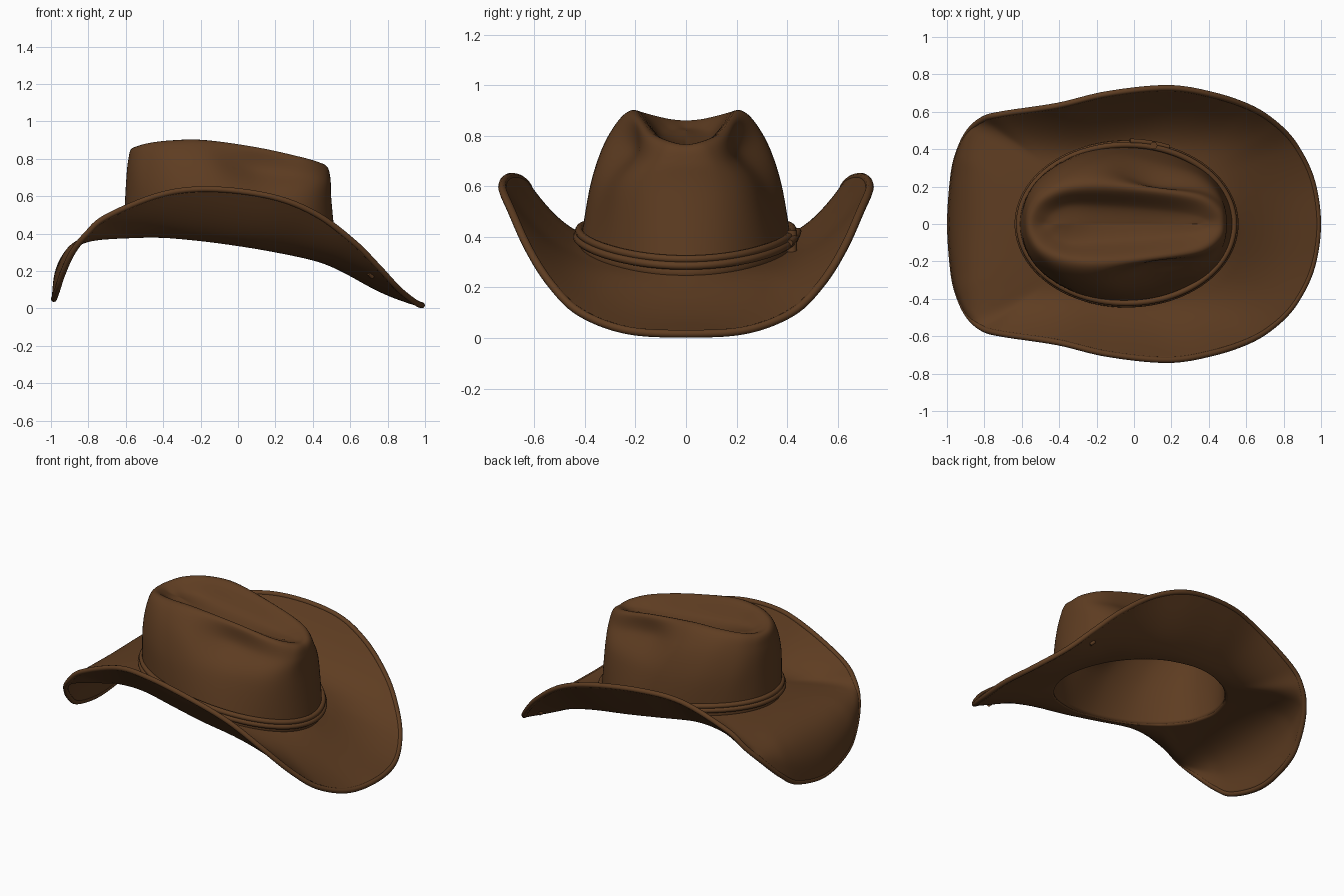
import bpy, bmesh, math
from mathutils import Vector

if "Cube" in bpy.data.objects:
    bpy.data.objects.remove(bpy.data.objects["Cube"])

brown = bpy.data.materials.new("brown_leather")
brown.diffuse_color = (0.112, 0.046, 0.0155, 1)
brown.use_nodes = True
brown.node_tree.nodes["Principled BSDF"].inputs["Base Color"].default_value = brown.diffuse_color


def base_z(x):
    # height of the head opening, lower at +x
    return 0.357 - 0.15 * x - 0.095 * x * x


def egg(a, grow=0.0, lift=0.0):
    # oval of the head opening
    x = -0.04 + (0.565 + grow) * math.cos(a)
    return Vector((x, (0.413 + grow) * math.sin(a), base_z(x) + lift))


def spline(a, b, c, d, t):
    return 0.5 * (2 * b + (c - a) * t + (2 * a - 5 * b + 4 * c - d) * t * t
                  + (3 * b - a - 3 * c + d) * t ** 3)


def closed(half, n):
    # mirror a half ring across y = 0 and smooth it
    full = half + [Vector((p.x, -p.y, p.z)) for p in reversed(half[1:-1])]
    m = len(full)
    return [spline(full[i - 1], full[i], full[(i + 1) % m], full[(i + 2) % m], k / n)
            for i in range(m) for k in range(n)]


def loft(name, halves, nu, nv, thickness):
    rings = [closed(h, nu) for h in halves]
    last = len(rings) - 1
    rows = []
    for j in range(last):
        for k in range(nv):
            r = [rings[max(j - 1, 0)], rings[j], rings[j + 1], rings[min(j + 2, last)]]
            rows.append([spline(a, b, c, d, k / nv) for a, b, c, d in zip(*r)])
    rows.append(rings[-1])
    bm = bmesh.new()
    grid = [[bm.verts.new(p) for p in row] for row in rows]
    m = len(grid[0])
    for r0, r1 in zip(grid, grid[1:]):
        for i in range(m):
            bm.faces.new((r0[i], r0[(i + 1) % m], r1[(i + 1) % m], r1[i]))
    bmesh.ops.remove_doubles(bm, verts=bm.verts, dist=0.0005)
    bmesh.ops.recalc_face_normals(bm, faces=bm.faces)
    for f in bm.faces:
        f.smooth = True
    me = bpy.data.meshes.new(name)
    bm.to_mesh(me)
    bm.free()
    me.materials.append(brown)
    ob = bpy.data.objects.new(name, me)
    bpy.context.collection.objects.link(ob)
    s = ob.modifiers.new("thickness", 'SOLIDIFY')
    s.thickness, s.offset = thickness, 0
    return ob


def tube(name, pts, radius, cyclic=True):
    cu = bpy.data.curves.new(name, 'CURVE')
    cu.dimensions = '3D'
    cu.bevel_depth, cu.bevel_resolution = radius, 3
    cu.use_fill_caps = True
    sp = cu.splines.new('POLY')
    sp.points.add(len(pts) - 1)
    for q, p in zip(sp.points, pts):
        q.co = (*p, 1)
    sp.use_cyclic_u = cyclic
    sp.use_smooth = True
    cu.materials.append(brown)
    ob = bpy.data.objects.new(name, cu)
    bpy.context.collection.objects.link(ob)
    return ob


# Brim: half outline as x, y, z, how late it bends, how far it curls over
edge = [(.984, 0, .017, 1.0, 1), (.95, .235, .031, 1.1, 1), (.86, .42, .102, 1.3, 1),
        (.755, .535, .215, 1.5, 1), (.62, .622, .352, 1.6, 1), (.42, .69, .502, 1.6, 1),
        (.18, .727, .597, 1.6, 1), (-.14, .695, .637, 1.5, 1), (-.41, .632, .608, 1.5, 1),
        (-.70, .588, .49, 1.8, 1), (-.81, .558, .395, 2.5, 1.3), (-.885, .49, .30, 3.0, 1.7),
        (-.938, .38, .185, 3.0, 1.9), (-.967, .25, .097, 2.8, 1.9), (-.984, 0, .050, 2.5, 1.9)]
brim_rings = []
for t in (0, .14, .28, .42, .56, .7, .84, 1):
    ring = []
    for x, y, z, p, q in edge:
        b = egg(math.atan2(y / 0.74, x), -0.005)
        h = 1 - (1 - t) ** q
        sag = 0.008 + 0.018 * max(0, min(1, 2 * x))
        ring.append(Vector((b.x + (x - b.x) * h, b.y + (y - b.y) * h,
                            b.z - 0.012 + (z - b.z + 0.012) * t ** p
                            - sag * math.sin(math.pi * t))))
    brim_rings.append(ring)
loft("brim", brim_rings, 8, 4, 0.024)
tube("brim_edge", closed(brim_rings[-1], 8), 0.016)

# Crown: half rings from the wall up over the ridge into the crease
wall = [(.492, 0, .57), (.46, .15, .57), (.35, .255, .58), (.13, .315, .59), (-.10, .367, .61),
        (-.32, .342, .63), (-.49, .245, .64), (-.57, .13, .65), (-.592, 0, .65)]
shoulder = [(.486, 0, .695), (.46, .11, .70), (.345, .178, .71), (.09, .205, .74), (-.15, .295, .79),
            (-.35, .275, .81), (-.49, .20, .805), (-.56, .11, .79), (-.58, 0, .785)]
ridge = [(.465, 0, .755), (.445, .07, .768), (.34, .14, .80), (.10, .18, .853), (-.18, .205, .892),
         (-.36, .19, .89), (-.48, .14, .875), (-.54, .07, .858), (-.557, 0, .852)]
slope = [(.40, 0, .748), (.37, .03, .748), (.26, .06, .75), (.06, .085, .768), (-.19, .10, .79),
         (-.34, .10, .805), (-.42, .07, .815), (-.46, .03, .822), (-.48, 0, .823)]
crease = [(.34, 0, .740), (.31, 0, .739), (.21, 0, .739), (.03, 0, .746), (-.19, 0, .765),
          (-.30, 0, .785), (-.36, 0, .80), (-.40, 0, .81), (-.42, 0, .814)]
foot = [egg(math.pi * i / 8, 0, -0.015) for i in range(9)]
loft("crown", [foot] + [[Vector(p) for p in r] for r in (wall, shoulder, ridge, slope, crease)],
     8, 8, 0.016)

# Hat band: two cords around the foot of the crown
for n, grow, lift in (("lower_band", .018, .038), ("upper_band", .010, .062)):
    tube(n, [egg(2 * math.pi * i / 128, grow, lift) for i in range(128)], 0.016)

# Knot and tail of the band on the +y side
knot = [egg(1.32, .02, h) for h in (.0, .025, .05, .085)]
tube("band_knot", knot, 0.020, False)
tube("band_tail", [egg(1.18 + .06 * i, .03, .05 + .002 * i) for i in range(7)], 0.014, False)

# Small eyelets near the front of the brim
for s in (1, -1):
    tube("brim_eyelet", [Vector((.70, s * .475, .187)), Vector((.72, s * .46, .167))], 0.012, False)
